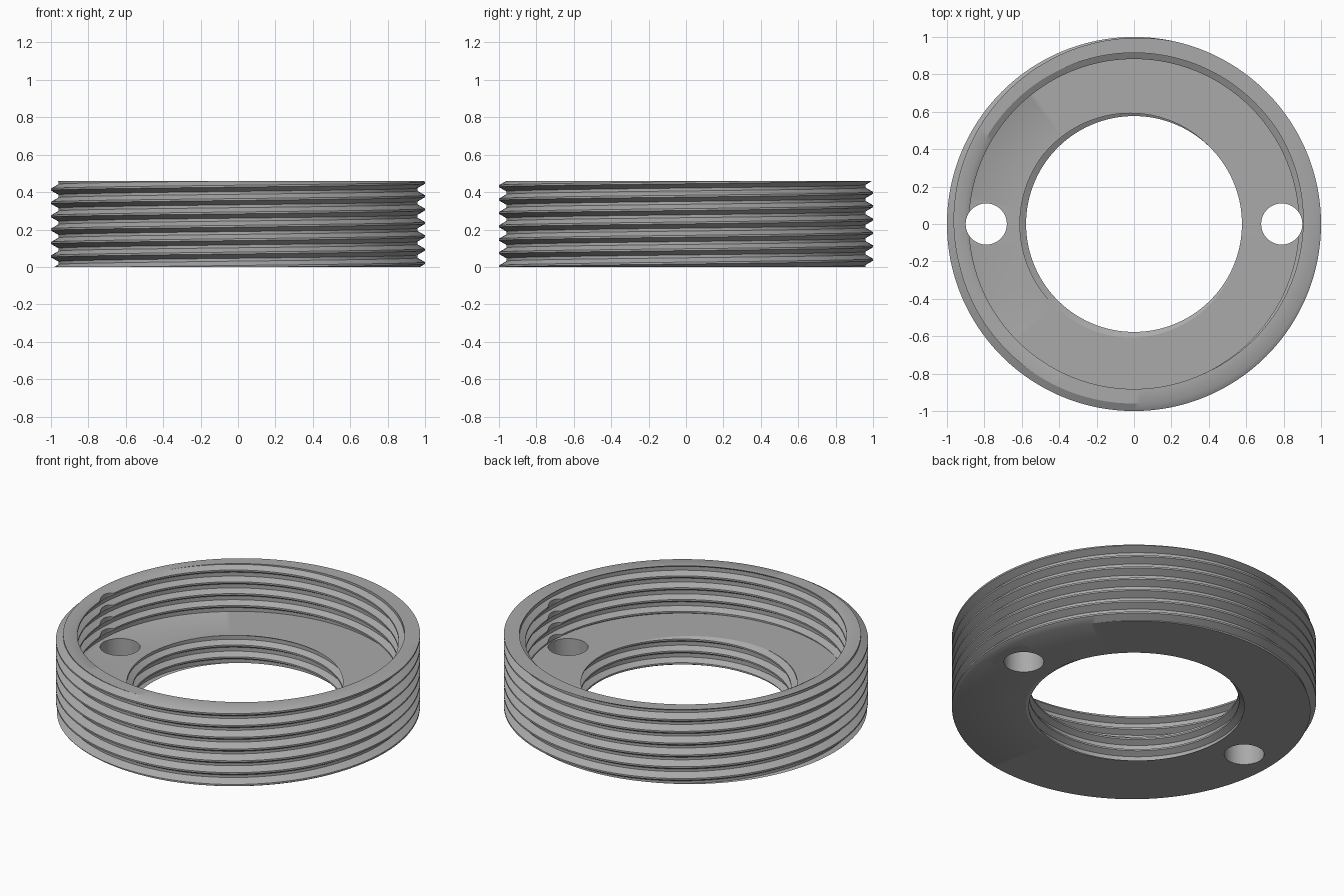
import bpy, bmesh, math

HEIGHT, FLOOR, PITCH, SEGMENTS = 0.46, 0.17, 0.0715, 192

cube = bpy.data.objects.get("Cube")
if cube:
    bpy.data.objects.remove(cube, do_unlink=True)

metal = bpy.data.materials.new("grey metal")
metal.use_nodes = True
grey = (0.4, 0.4, 0.4, 1)
metal.diffuse_color = grey
metal.node_tree.nodes["Principled BSDF"].inputs["Base Color"].default_value = grey


def thread_column(turn, crest, root, z_crest, low, high):
    """Thread outline at one angle, bottom to top, cut flat at low and high.
    z_crest is the height of a crest at turn 0."""
    depth = abs(crest - root)
    half_crest = 0.07 * PITCH
    half_root = PITCH / 2 - half_crest - depth * 0.577

    def radius(z):
        d = abs((z - z_crest - turn * PITCH + PITCH / 2) % PITCH - PITCH / 2)
        t = (d - half_crest) / (PITCH / 2 - half_crest - half_root)
        return crest + (root - crest) * min(1, max(0, t))

    first = math.floor((low - z_crest) / PITCH) - 2
    last = math.ceil((high - z_crest) / PITCH) + 1
    heights = [low]
    for k in range(first, last + 1):
        centre = z_crest + (k + turn) * PITCH
        for offset in (-half_crest, half_crest, PITCH / 2 - half_root, PITCH / 2 + half_root):
            heights.append(min(high, max(low, centre + offset)))
    heights.append(high)
    return [(radius(z), z) for z in heights]


# Threaded ring: outer thread, cavity thread and bore thread in one closed section
bm = bmesh.new()
columns = []
for i in range(SEGMENTS + 1):
    turn = i / SEGMENTS
    outer = thread_column(turn, 1.0, 0.96, 0.414 - PITCH / 2, 0, HEIGHT)
    cavity = thread_column(turn, 0.882, 0.915, HEIGHT + PITCH / 4, FLOOR, HEIGHT)
    bore = thread_column(turn, 0.577, 0.61, FLOOR - PITCH * 0.06, 0, FLOOR)
    section = outer + cavity[::-1] + bore[::-1]
    a = math.tau * turn
    columns.append([bm.verts.new((r * math.cos(a), r * math.sin(a), z)) for r, z in section])
for here, there in zip(columns, columns[1:]):
    for j in range(len(here)):
        k = (j + 1) % len(here)
        bm.faces.new((here[j], there[j], there[k], here[k]))
bmesh.ops.remove_doubles(bm, verts=bm.verts, dist=0.00005)
bmesh.ops.recalc_face_normals(bm, faces=bm.faces)
mesh = bpy.data.meshes.new("threaded_ring")
bm.to_mesh(mesh)
bm.free()
ring = bpy.data.objects.new("threaded_ring", mesh)
bpy.context.collection.objects.link(ring)
mesh.materials.append(metal)

# Two spanner holes through the base, grazing the cavity wall
for side, x in (("left", 0.79), ("right", -0.79)):
    bpy.ops.mesh.primitive_cylinder_add(vertices=64, radius=0.11, depth=2, location=(x, 0, 0.2))
    cutter = bpy.context.object
    cutter.name = side + "_hole_cutter"
    cutter.hide_render = True
    cutter.data.materials.append(metal)
    cut = ring.modifiers.new(side + "_hole", "BOOLEAN")
    cut.operation, cut.solver, cut.object = "DIFFERENCE", "EXACT", cutter
    bpy.ops.object.select_all(action="DESELECT")
    ring.select_set(True)
    bpy.context.view_layer.objects.active = ring
    bpy.ops.object.modifier_apply(modifier=cut.name)
    bpy.data.objects.remove(cutter, do_unlink=True)

bpy.ops.object.shade_smooth_by_angle(angle=math.radians(30))
